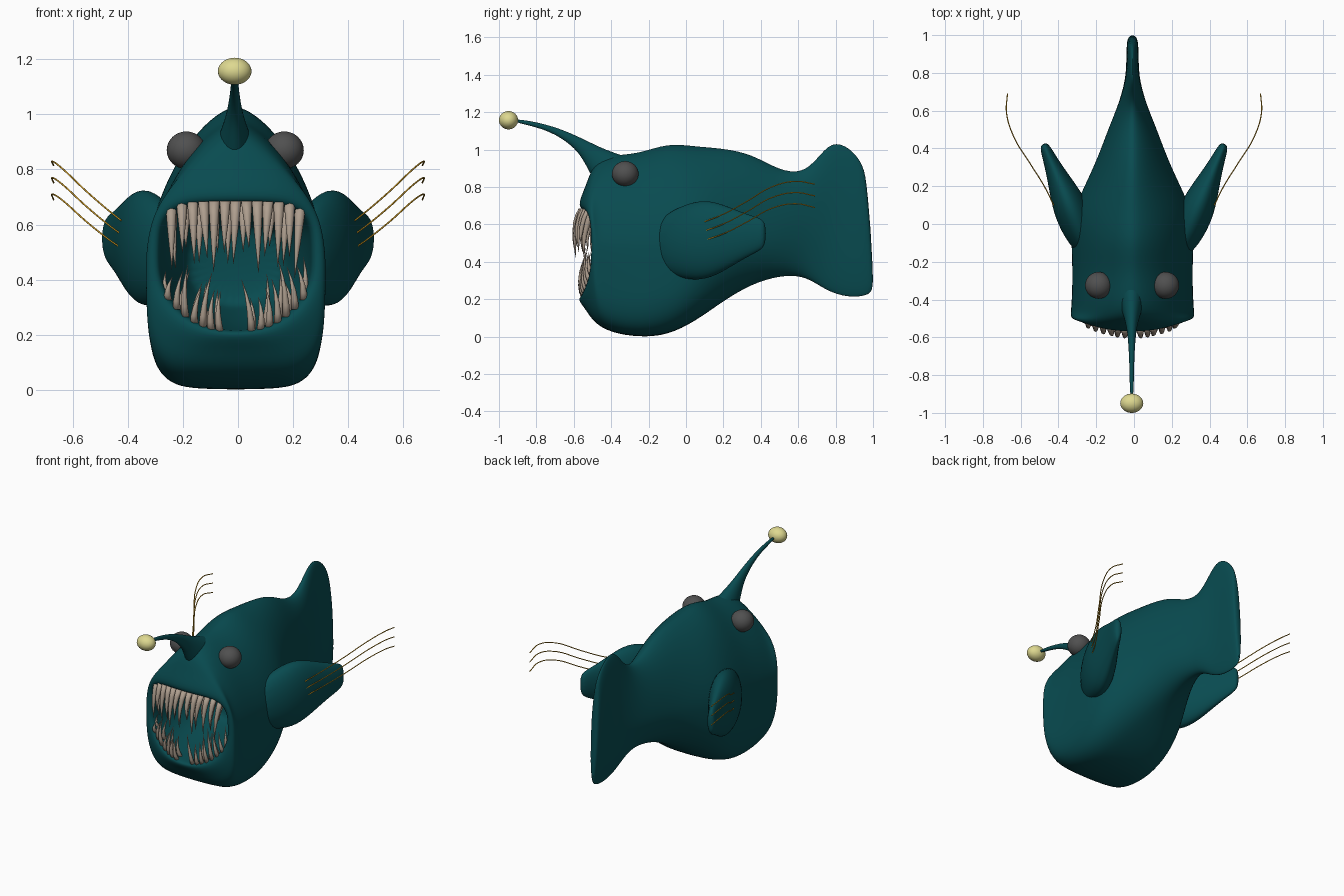
import bpy, bmesh, math, random
from mathutils import Vector

if "Cube" in bpy.data.objects:
    bpy.data.objects.remove(bpy.data.objects["Cube"])

random.seed(4)
CX = -0.008  # the body sits slightly off the centre line


def material(name, rgb):
    m = bpy.data.materials.new(name)
    m.diffuse_color = (*rgb, 1)
    m.use_nodes = True
    m.node_tree.nodes["Principled BSDF"].inputs["Base Color"].default_value = m.diffuse_color
    return m


TEAL = material("deep teal skin", (0.0025, 0.070, 0.080))
BONE = material("bone teeth", (0.42, 0.34, 0.27))
GREY = material("dark grey eyes", (0.080, 0.080, 0.080))
GLOW = material("pale yellow lure", (0.73, 0.69, 0.28))
GOLD = material("gold fin rays", (0.70, 0.37, 0.02))


def clamp(v):
    return max(0.0, min(1.0, v))


def add_loft(bm, rings):
    """Skin a list of equal-length point rings and cap both ends."""
    vs = [[bm.verts.new(p) for p in ring] for ring in rings]
    n = len(vs[0])
    for a, b in zip(vs, vs[1:]):
        for i in range(n):
            j = (i + 1) % n
            bm.faces.new((a[i], a[j], b[j], b[i]))
    bm.faces.new(vs[0])
    bm.faces.new(vs[-1])


def finish(name, bm, mat, levels=0):
    bmesh.ops.recalc_face_normals(bm, faces=bm.faces)
    for f in bm.faces:
        f.smooth = True
    me = bpy.data.meshes.new(name)
    bm.to_mesh(me)
    bm.free()
    me.materials.append(mat)
    ob = bpy.data.objects.new(name, me)
    bpy.context.collection.objects.link(ob)
    if levels:
        s = ob.modifiers.new("smooth", 'SUBSURF')
        s.levels = s.render_levels = levels
    return ob


def section(y, top, bot, w, mid, nt, nb, bow=0.0, skew=0.0, n=32):
    """Superellipse cross-section with separate upper and lower roundness."""
    pts = []
    for i in range(n):
        t = 2 * math.pi * i / n
        c, s = math.cos(t), math.sin(t)
        e = 2 / (nt if s >= 0 else nb)
        x = w * math.copysign(abs(c) ** e, c)
        z = mid + (top - mid if s >= 0 else mid - bot) * math.copysign(abs(s) ** e, s)
        pts.append((x + CX, y - bow * (1 - (x / w) ** 2) - skew * (z - 0.6), z))
    return pts


# Body outline from tail to forehead (y, top, bottom, half width)
outline = [
    (0.985, 0.85, 0.27, 0.022), (0.96, 0.94, 0.22, 0.031),
    (0.88, 1.015, 0.205, 0.032), (0.78, 1.05, 0.23, 0.036),
    (0.70, 0.95, 0.28, 0.055), (0.62, 0.875, 0.325, 0.08),
    (0.50, 0.89, 0.325, 0.13), (0.35, 0.98, 0.28, 0.185),
    (0.20, 1.01, 0.19, 0.255), (0.05, 1.02, 0.08, 0.325),
    (-0.10, 1.04, 0.005, 0.325), (-0.25, 0.98, -0.005, 0.318),
    (-0.40, 0.975, 0.02, 0.322), (-0.47, 0.93, 0.075, 0.328),
]
rings = []
for y, top, bot, w in outline:
    rings.append(section(y, top, bot, w, max(0.46, 0.48 + 0.13 * y),
                         1.6 + 0.5 * clamp((y - 0.3) / 0.5),
                         2 + 2.8 * clamp((0.3 - y) / 0.55),
                         0.035 * clamp((-0.38 - y) / 0.12),
                         0.07 * clamp((y - 0.85) / 0.1)))
# Face and outer lip
rings.append(section(-0.495, 0.81, 0.14, 0.328, 0.46, 2.5, 3.4, 0.04))
rings.append(section(-0.51, 0.715, 0.195, 0.305, 0.46, 3.6, 2.4, 0.07))
# Mouth cavity, narrowing as it goes back
for f in (0, 0.14, 0.5, 0.9, 1):
    s = 1 - 0.4 * f ** 2
    rings.append(section(-0.50 + 0.44 * f, 0.46 + 0.215 * s, 0.46 - 0.245 * s,
                         0.275 * s, 0.46, 4 - f, 2.1, 0.065 * (1 - f)))
bm = bmesh.new()
add_loft(bm, rings)
finish("body", bm, TEAL, 2)

# Pectoral fins: flaps flaring backward from the flanks (position, thickness, height)
flap = [(0, 0.05, 0.13), (0.24, 0.095, 0.20), (0.46, 0.095, 0.225), (0.66, 0.065, 0.17),
        (0.82, 0.042, 0.12), (0.95, 0.03, 0.09), (1, 0.018, 0.06)]
for side, label in ((1, "right"), (-1, "left")):
    bm = bmesh.new()
    rings = []
    for t, th, h in flap:
        angles = [math.pi * i / 8 for i in range(16)]
        rings.append([(side * (0.23 + 0.25 * t + 0.89 * th * math.cos(a)),
                       -0.17 + 0.595 * t - 0.45 * th * math.cos(a),
                       0.49 + 0.06 * t + h * math.sin(a)) for a in angles])
    add_loft(bm, rings)
    finish("pectoral_fin_" + label, bm, TEAL, 2)


def tube(name, pts, radius, mat):
    cu = bpy.data.curves.new(name, 'CURVE')
    cu.dimensions = '3D'
    cu.bevel_depth = radius
    cu.bevel_resolution = 2
    cu.use_fill_caps = True
    sp = cu.splines.new('BEZIER')
    sp.bezier_points.add(len(pts) - 1)
    for bp, p in zip(sp.bezier_points, pts):
        bp.co = p
        bp.handle_left_type = bp.handle_right_type = 'AUTO'
    cu.materials.append(mat)
    bpy.context.collection.objects.link(bpy.data.objects.new(name, cu))


# Fin rays: three long thin curved filaments on each side
ray = [(0.425, 0.10, 0.615), (0.475, 0.20, 0.655), (0.55, 0.32, 0.72),
       (0.64, 0.47, 0.805), (0.675, 0.59, 0.83), (0.67, 0.69, 0.815)]
for side, label in ((1, "right"), (-1, "left")):
    for k in range(3):
        pts = [(side * x, y, z - 0.0625 * k * (0.8 + 0.04 * i))
               for i, (x, y, z) in enumerate(ray)]
        tube(f"fin_ray_{label}_{k + 1}", pts, 0.003, GOLD)

# Lure stalk: tapered loft growing from the forehead (y, z, radius)
stalk = [(-0.28, 0.80, 0.15), (-0.39, 0.87, 0.12), (-0.47, 0.94, 0.077),
         (-0.535, 1.003, 0.044), (-0.62, 1.063, 0.026), (-0.75, 1.125, 0.014),
         (-0.93, 1.158, 0.011)]
bm = bmesh.new()
rings = []
for i, (y, z, r) in enumerate(stalk):
    a, b = stalk[max(i - 1, 0)], stalk[min(i + 1, len(stalk) - 1)]
    d = Vector((0, b[0] - a[0], b[1] - a[1])).normalized()
    up, rx = Vector((0, d.z, -d.y)), 0.58 * r + 0.004
    rings.append([Vector((-0.012 + rx * math.cos(k * math.pi / 6), y, z))
                  + up * (r * math.sin(k * math.pi / 6)) for k in range(12)])
add_loft(bm, rings)
finish("lure_stalk", bm, TEAL, 2)


def ball(name, loc, scale, mat):
    bm = bmesh.new()
    bmesh.ops.create_uvsphere(bm, u_segments=32, v_segments=20, radius=1)
    bmesh.ops.scale(bm, vec=scale, verts=bm.verts)
    bmesh.ops.translate(bm, vec=loc, verts=bm.verts)
    finish(name, bm, mat)


# Lure bulb and eyes
ball("lure_bulb", (-0.012, -0.949, 1.157), (0.061, 0.051, 0.049), GLOW)
for x, label in ((0.168, "right"), (-0.188, "left")):
    ball("eye_" + label, (x, -0.325, 0.87), (0.071, 0.071, 0.068), GREY)


def tooth(bm, root, tip, bend, r):
    """Curved cone from root to tip, bulging by the bend vector."""
    root, tip, bend = Vector(root), Vector(tip), Vector(bend)
    rings = []
    for t in (0, 0.2, 0.45, 0.7, 0.9, 1):
        c = root.lerp(tip, t) + bend * (4 * t * (1 - t))
        k = r * (1.02 - t ** 1.3)
        rings.append([c + Vector((k * math.cos(i * math.pi / 4), k * math.sin(i * math.pi / 4), 0))
                      for i in range(8)])
    add_loft(bm, rings)


# Upper teeth: long fangs in two rows below the upper lip
bm = bmesh.new()
for row, count in ((0, 13), (1, 10)):
    for i in range(count):
        t = -0.94 + 1.88 * i / (count - 1)
        length = (0.24 if i % 2 == 0 else 0.18) + random.uniform(-0.02, 0.03) - 0.02 * row
        x = 0.25 * t + CX
        y = -0.555 + 0.06 * t * t + 0.04 * row
        z = 0.685 - 0.02 * t ** 4
        tooth(bm, (x, y, z), (x * 0.95 + random.uniform(-0.012, 0.012), y - 0.04, z - length),
              (0, -0.02, 0), 0.0195)
finish("upper_teeth", bm, BONE)

# Lower teeth: thinner fangs along the bowl of the jaw, with a gap in the middle
bm = bmesh.new()
for row, count in ((0, 7), (1, 5)):
    for side in (1, -1):
        for i in range(count):
            t = 0.22 + 0.72 * i / (count - 1)
            length = random.uniform(0.12, 0.21) - 0.05 * (t > 0.85)
            x = side * 0.262 * t + CX
            y = -0.55 + 0.055 * t * t + 0.04 * row
            z = 0.205 + 0.14 * t ** 2.4
            tooth(bm, (x, y, z), (x + side * random.uniform(-0.04, 0.01), y - 0.005, z + length),
                  (side * 0.008, -0.018, 0), 0.014)
finish("lower_teeth", bm, BONE)
